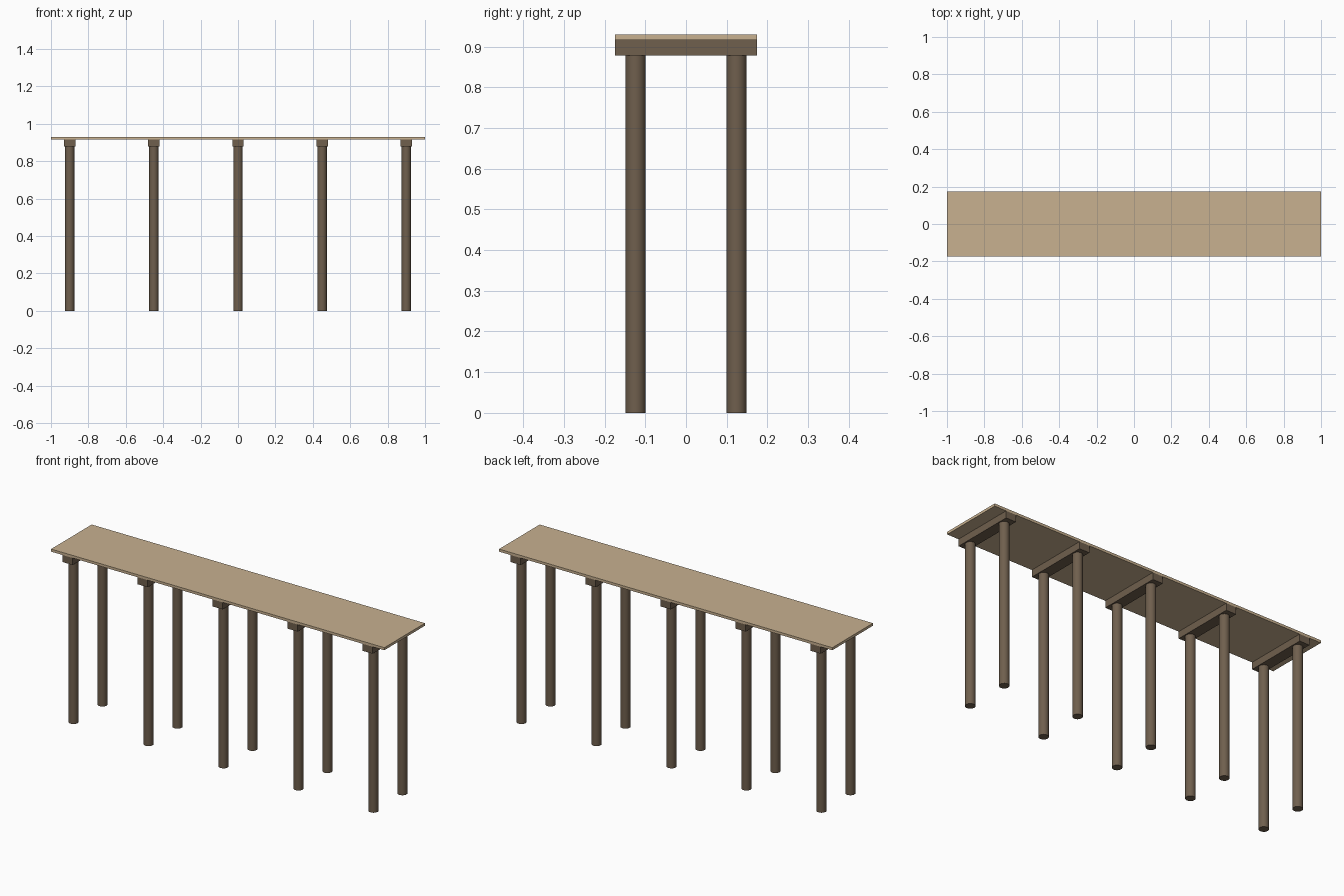
import bpy

if "Cube" in bpy.data.objects:
    bpy.data.objects.remove(bpy.data.objects["Cube"])


def material(name, color):
    m = bpy.data.materials.new(name)
    m.diffuse_color = color
    m.use_nodes = True
    m.node_tree.nodes["Principled BSDF"].inputs["Base Color"].default_value = m.diffuse_color
    return m


tan = material("light_wood", (0.58, 0.44, 0.28, 1))
brown = material("dark_wood", (0.16, 0.115, 0.075, 1))


def box(name, center, size, mat):
    bpy.ops.mesh.primitive_cube_add(size=1, location=center)
    ob = bpy.context.object
    ob.name = name
    ob.scale = size
    bpy.ops.object.transform_apply(location=False, rotation=False, scale=True)
    ob.data.materials.append(mat)


def pile(name, x, y, radius, height):
    bpy.ops.mesh.primitive_cylinder_add(vertices=20, radius=radius, depth=height,
                                        location=(x, y, height / 2))
    ob = bpy.context.object
    ob.name = name
    ob.data.materials.append(brown)
    bpy.ops.object.shade_smooth_by_angle()


WIDTH = 0.348
CAP_BOTTOM, DECK_BOTTOM, TOP = 0.878, 0.916, 0.93

# Deck slab
box("deck", (0, 0, (DECK_BOTTOM + TOP) / 2), (2, WIDTH, TOP - DECK_BOTTOM), tan)

# Five bents: a cross beam on two round piles
for i in range(5):
    x = (i - 2) * 0.45
    box(f"cross_beam_{i + 1}", (x, 0, (CAP_BOTTOM + DECK_BOTTOM) / 2),
        (0.06, WIDTH, DECK_BOTTOM - CAP_BOTTOM), brown)
    for side, y in (("front", -0.124), ("back", 0.124)):
        pile(f"{side}_pile_{i + 1}", x, y, 0.0248, CAP_BOTTOM)
